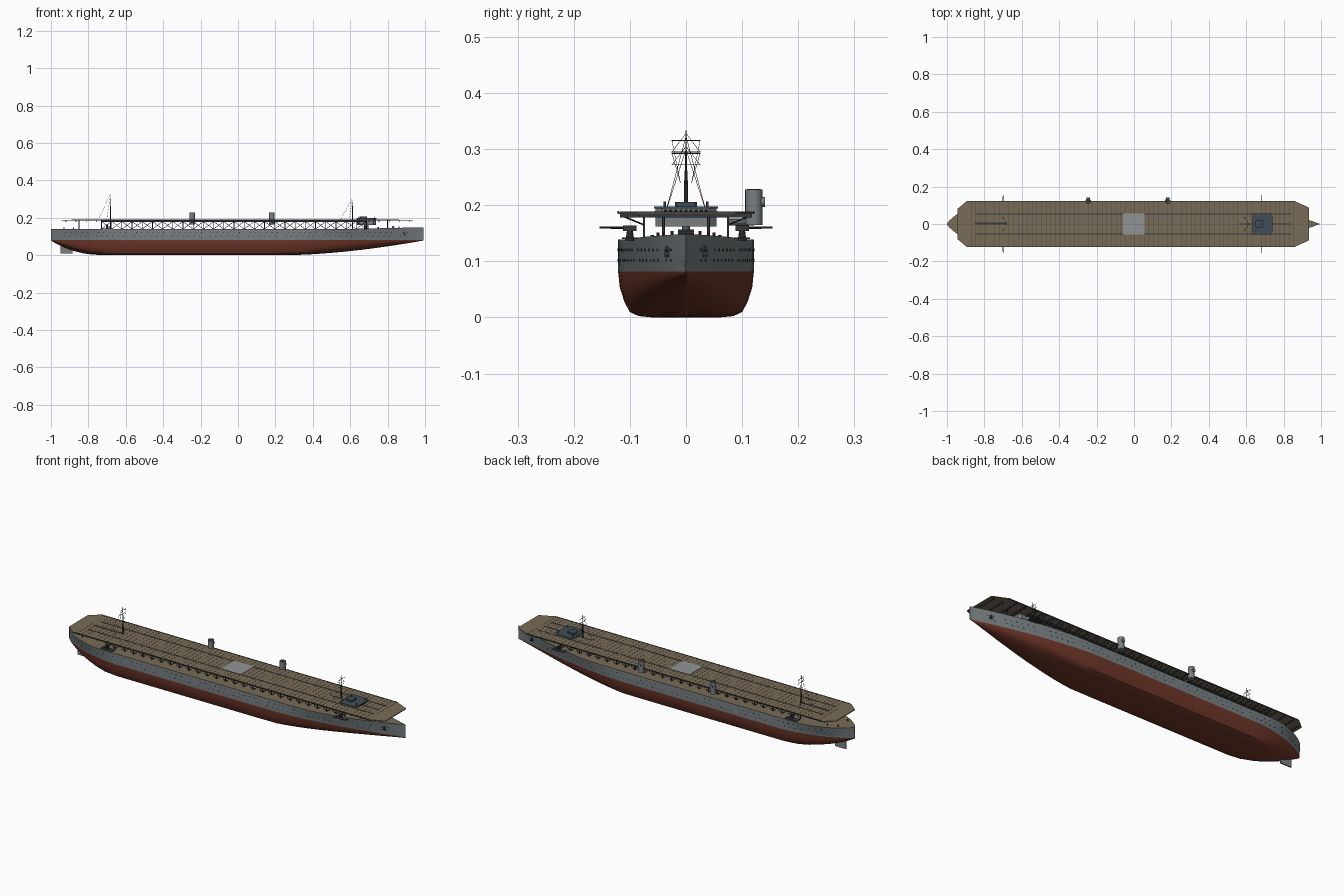
import bpy, bmesh, math
from mathutils import Vector, Matrix

if "Cube" in bpy.data.objects:
    bpy.data.objects.remove(bpy.data.objects["Cube"])

def mat(name, r, g, b):
    m = bpy.data.materials.new(name)
    m.diffuse_color = (r, g, b, 1)
    m.use_nodes = True
    m.node_tree.nodes["Principled BSDF"].inputs["Base Color"].default_value = m.diffuse_color
    return m

GRAY = mat("hull gray", 0.19, 0.215, 0.225)
RED = mat("bottom red", 0.16, 0.038, 0.022)
TAN = mat("deck tan", 0.19, 0.15, 0.095)
SEAM = mat("deck seam brown", 0.10, 0.08, 0.05)
SLATE = mat("slate", 0.055, 0.075, 0.095)
DARK = mat("dark steel", 0.035, 0.04, 0.045)
BLACK = mat("black", 0.008, 0.008, 0.01)
LIGHT = mat("elevator gray", 0.28, 0.30, 0.30)

class Part:
    """Collects simple shapes into one named object."""
    def __init__(self):
        self.bm = bmesh.new()

    def box(self, x0, x1, y0, y1, z0, z1):
        m = Matrix.Translation(((x0+x1)/2, (y0+y1)/2, (z0+z1)/2)) @ Matrix.Diagonal((x1-x0, y1-y0, z1-z0, 1))
        bmesh.ops.create_cube(self.bm, size=1, matrix=m)

    def rod(self, a, b, r, r2=None, n=6):
        a, b = Vector(a), Vector(b)
        d = b - a
        m = Matrix.Translation((a+b)/2) @ d.to_track_quat('Z', 'Y').to_matrix().to_4x4()
        bmesh.ops.create_cone(self.bm, cap_ends=True, segments=n, radius1=r,
                              radius2=r if r2 is None else r2, depth=d.length, matrix=m)

    def prism(self, pts, z0, z1):
        f = self.bm.faces.new([self.bm.verts.new((x, y, z0)) for x, y in pts])
        g = bmesh.ops.extrude_face_region(self.bm, geom=[f])['geom']
        bmesh.ops.translate(self.bm, vec=(0, 0, z1-z0), verts=[v for v in g if isinstance(v, bmesh.types.BMVert)])

    def done(self, name, *mats, smooth=False):
        bmesh.ops.recalc_face_normals(self.bm, faces=self.bm.faces[:])
        me = bpy.data.meshes.new(name)
        self.bm.to_mesh(me)
        self.bm.free()
        ob = bpy.data.objects.new(name, me)
        bpy.context.collection.objects.link(ob)
        for m in mats:
            me.materials.append(m)
        if smooth:
            bpy.ops.object.select_all(action='DESELECT')
            ob.select_set(True)
            bpy.context.view_layer.objects.active = ob
            bpy.ops.object.shade_smooth_by_angle(angle=math.radians(35))
        return ob

# Hull shape functions: deck and waterline half widths, keel height, sheer
WL = 0.082
def width(x, b0, b1, bp, s0, s1):
    if x > b0:
        return max(0.0012, 0.121*(1 - min(1, (x-b0)/(b1-b0))**bp))
    if x < s0:
        return max(0.0012, 0.121*(1 - min(1, (s0-x)/(s0-s1))**1.6)**0.75)
    return 0.121
def deck_w(x): return width(x, 0.4, 0.995, 1.8, -0.75, -1.0)
def water_w(x): return width(x, 0.3, 0.985, 1.6, -0.65, -0.997)
def keel(x):
    if x > 0.25:
        return 0.078*((x-0.25)/0.74)**1.7
    if x < -0.7:
        return 0.078*((-0.7-x)/0.3)**2.4
    return 0.0
def sheer(x): return 0.139 + 0.010*max(0, (x-0.55)/0.44)

BILGE = [(0, 0), (0.5, 0), (0.7, 0.03), (0.83, 0.12), (0.91, 0.35), (0.975, 0.65), (1, 1)]
xs = [-1.0, -0.995, -0.985, -0.97, -0.95, -0.92, -0.88, -0.83, -0.78, -0.72, -0.65, -0.5, -0.25, 0, 0.2]
xs += [0.3 + 0.05*i for i in range(14)] + [0.975, 0.992]
h = Part()
rings = []
for x in xs:
    k, w, d = keel(x), water_w(x), deck_w(x)
    v = max(0, min(1, (x-0.3)/0.6), min(1, (-0.7-x)/0.3))*0.6      # V shape toward the ends
    half = [(w*a, k + (WL-k)*(b*(1-v) + a**1.5*v)) for a, b in BILGE]
    half += [(w+(d-w)*t, WL+(sheer(x)-WL)*t) for t in (0.5, 1)]
    ring = [(-y, z) for y, z in half[:0:-1]] + half
    rings.append([h.bm.verts.new((x, y, z)) for y, z in ring])
for a, b in zip(rings, rings[1:]):
    for i in range(len(a)-1):
        h.bm.faces.new((a[i], a[i+1], b[i+1], b[i])).material_index = 1 if 2 <= i < len(a)-3 else 0
    h.bm.faces.new((a[0], b[0], b[-1], a[-1])).material_index = 2
for r in (rings[0], rings[-1]):
    h.bm.faces.new(r)
h.done("hull", GRAY, RED, TAN, smooth=True)

# Portholes in two rows and hull plating strake
p = Part()
for s in (-1, 1):
    for row, z in enumerate((0.102, 0.121)):
        for i in range(64):
            x = -0.93 + i*0.029 + row*0.01
            if i % 7 == 5:
                continue
            t = (z-WL)/(sheer(x)-WL)
            y = water_w(x) + (deck_w(x)-water_w(x))*t
            p.rod((x, s*(y-0.002), z), (x, s*(y+0.0008), z), 0.0022, n=8)
p.done("portholes", BLACK)

# Anchors, hawse pipes and rudder
p = Part()
for s in (-1, 1):
    y = deck_w(0.89)*0.95
    p.rod((0.89, s*(y-0.01), 0.122), (0.89, s*(y+0.003), 0.122), 0.005, n=10)
    p.box(0.888, 0.892, s*y-0.004, s*y+0.004, 0.108, 0.122)
    p.box(0.881, 0.899, s*y-0.003, s*y+0.003, 0.107, 0.111)
p.done("anchors", DARK)
p = Part()
p.box(-0.95, -0.885, -0.003, 0.003, 0.008, 0.055)
p.done("rudder", GRAY)
p = Part()
for s in (-1, 1):
    p.rod((0.32, s*0.098, 0.022), (-0.4, s*0.103, 0.020), 0.003, n=4)
p.done("bilge_keels", RED)

# Flight deck with chamfered ends
p = Part()
half = [(0.935, 0.088), (0.86, 0.122), (-0.895, 0.122), (-0.945, 0.08)]
p.prism(half + [(x, -y) for x, y in half[::-1]], 0.184, 0.188)
p.done("flight_deck", TAN)

# Plank seams and tie-down lines on the flight deck
p = Part()
for i in range(70):
    x = -0.87 + i*0.025
    p.box(x-0.0012, x+0.0012, -0.118, 0.118, 0.1875, 0.1884)
p.done("deck_seams", SEAM)
p = Part()
for y in (-0.054, 0.054):
    p.box(-0.85, 0.84, y-0.003, y+0.003, 0.1875, 0.1890)
p.box(-0.85, -0.68, -0.003, 0.009, 0.1875, 0.1890)
p.box(0.56, 0.84, -0.003, 0.003, 0.1875, 0.1890)
for s in (-1, 1):
    p.box(-0.89, 0.86, s*0.121-0.0015, s*0.121+0.0015, 0.184, 0.1895)
p.done("deck_rails", DARK)
p = Part()
p.box(-0.06, 0.057, -0.056, 0.056, 0.1870, 0.1900)
p.done("elevator", LIGHT)

# Truss work carrying the flight deck
p = Part()
bay, x0, n = 0.0545, -0.73, 26
for s in (-1, 1):
    y = s*0.075
    p.box(x0, x0+n*bay, y-0.002, y+0.002, 0.178, 0.184)
    for i in range(n+1):
        x = x0 + i*bay
        p.box(x-0.0018, x+0.0018, y-0.002, y+0.002, 0.137, 0.184)
        p.rod((x, y, 0.165), (x, s*0.116, 0.182), 0.0015, n=4)
        if i < n:
            p.rod((x, y, 0.139), (x+bay, y, 0.180), 0.0013, n=4)
            p.rod((x, y, 0.180), (x+bay, y, 0.139), 0.0013, n=4)
for i in range(35):
    x = -0.92 + i*0.054
    w = 0.118 if -0.89 < x < 0.86 else 0.085
    p.box(x-0.002, x+0.002, -w, w, 0.178, 0.1845)
for s in (-1, 1):
    for x, z in ((-0.85, 0.137), (0.8, 0.142)):
        p.rod((x, s*0.04, z), (x, s*0.04, 0.184), 0.003)
p.done("deck_truss", DARK)

# Funnels on the port edge with side drums
p = Part()
for x in (-0.245, 0.18):
    p.rod((x, 0.121, 0.165), (x, 0.121, 0.228), 0.0155, n=20)
    p.rod((x, 0.130, 0.206), (x, 0.141, 0.206), 0.009, n=12)
    p.rod((x, 0.075, 0.170), (x, 0.121, 0.170), 0.006, n=10)
p.done("funnels", GRAY, smooth=True)
p = Part()
for x in (-0.245, 0.18):
    p.rod((x, 0.121, 0.2275), (x, 0.121, 0.2286), 0.012, n=20)
p.done("funnel_mouths", DARK)

# Bridge with chamfered corners, windows and roof gear
def octagon(x0, x1, w, c):
    a = [(x0+c, w), (x1-c, w), (x1, w-c), (x1, c-w), (x1-c, -w), (x0+c, -w), (x0, c-w), (x0, w-c)]
    return a
p = Part()
p.prism(octagon(0.637, 0.737, 0.054, 0.012), 0.162, 0.195)
p.rod((0.69, 0, 0.14), (0.69, 0, 0.163), 0.007, n=10)
p.done("bridge", GRAY)
p = Part()
p.prism(octagon(0.634, 0.74, 0.057, 0.012), 0.194, 0.1975)
p.prism(octagon(0.65, 0.69, 0.02, 0.004), 0.1975, 0.206)
for x in (0.645, 0.728):
    for s in (-1, 1):
        p.rod((x, s*0.038, 0.197), (x, s*0.038, 0.207), 0.0022)
p.done("bridge_roof", SLATE)
p = Part()
for i in range(9):
    y = -0.036 + i*0.009
    p.box(0.735, 0.738, y-0.003, y+0.003, 0.1885, 0.1925)
p.done("bridge_windows", BLACK)

# Pole masts with yards and rigging
p, r = Part(), Part()
for x, top in ((-0.682, 0.333), (0.612, 0.31)):
    p.rod((x, 0, 0.14), (x, 0, 0.262), 0.0038, 0.003, 8)
    p.rod((x, 0, 0.26), (x, 0, top), 0.0018, 0.0008)
    for z in (top-0.018, top-0.038):
        p.rod((x, -0.026, z), (x, 0.026, z), 0.0009, n=5)
    for s in (-1, 1):
        r.rod((x, 0, top-0.01), (x-0.02, s*0.036, 0.188), 0.0005, n=4)
        r.rod((x, s*0.025, top-0.018), (x, s*0.010, 0.24), 0.0004, n=4)
        r.rod((x, s*0.025, top-0.038), (x, 0, top-0.005), 0.0004, n=4)
    r.rod((x, 0, top-0.005), (x-0.065, 0, 0.188), 0.0005, n=4)
p.done("masts", DARK)
r.done("rigging", BLACK)

# Four deck guns on pedestals, barrels trained outboard
p = Part()
for x in (-0.7, 0.68):
    for s in (-1, 1):
        p.rod((x, s*0.1, 0.136), (x, s*0.1, 0.156), 0.008, 0.005, 10)
        p.box(x-0.006, x+0.006, s*0.1-0.012, s*0.1+0.012, 0.154, 0.164)
        p.rod((x, s*0.1, 0.160), (x, s*0.154, 0.160), 0.0026, 0.0016, 8)
        p.box(x-0.035, x+0.035, s*0.1-0.014, s*0.1+0.014, 0.140, 0.1425)
p.done("deck_guns", DARK)

# Bollards and windlass on the bow and stern decks
p = Part()
for x, w in ((0.86, 0.025), (0.80, 0.04), (0.75, 0.05), (-0.93, 0.04), (-0.88, 0.06)):
    for s in (-1, 1):
        p.rod((x, s*w, sheer(x)-0.001), (x, s*w, sheer(x)+0.008), 0.003, n=8)
p.rod((0.83, -0.014, 0.151), (0.83, 0.014, 0.151), 0.006, n=10)
p.done("deck_fittings", DARK)
